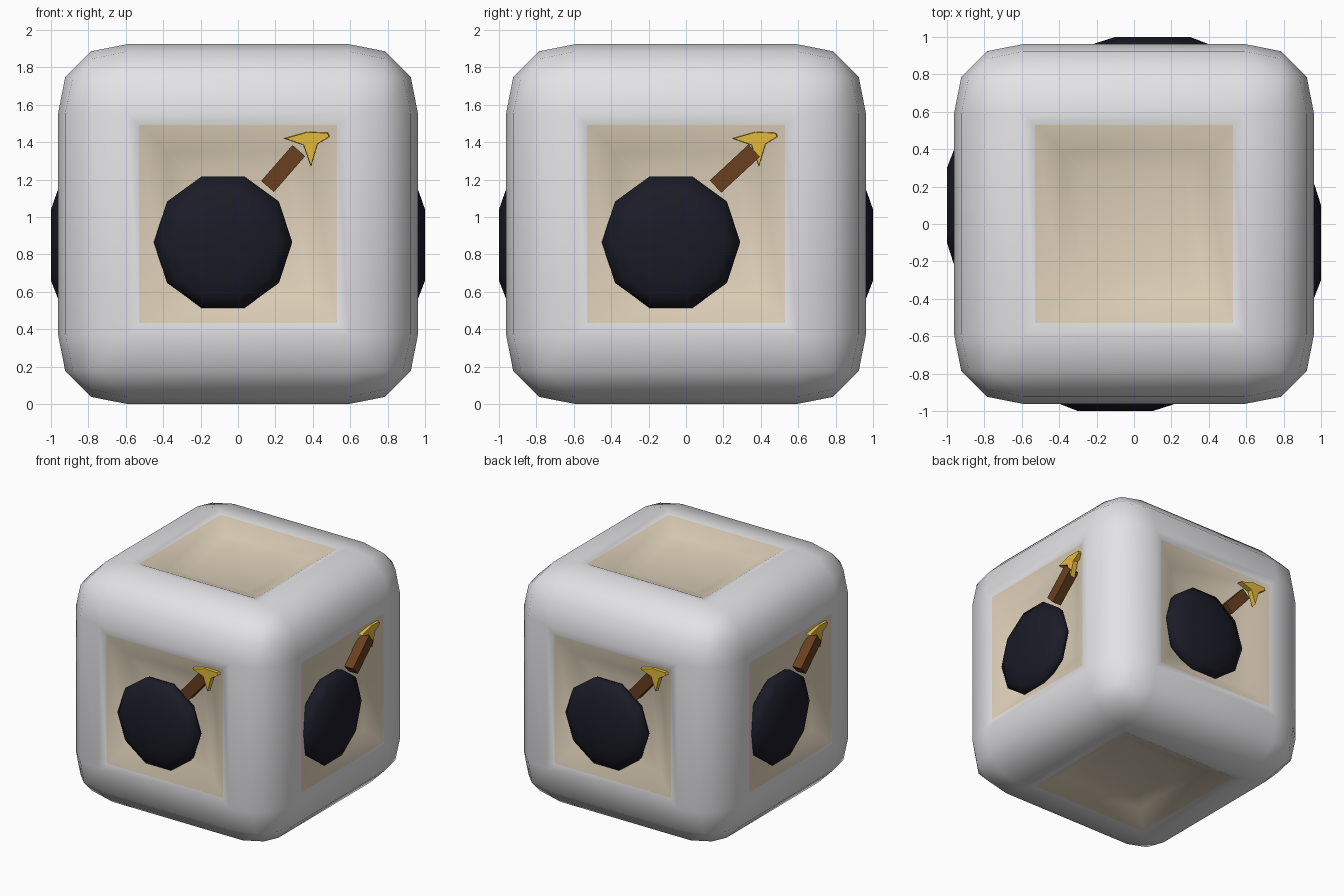
import bpy, bmesh, math
from mathutils import Matrix, Vector

cube = bpy.data.objects.get("Cube")
if cube:
    bpy.data.objects.remove(cube, do_unlink=True)

HALF = 0.962


def material(name, rgb):
    m = bpy.data.materials.new(name)
    m.use_nodes = True
    m.diffuse_color = (*rgb, 1)
    bsdf = m.node_tree.nodes["Principled BSDF"]
    bsdf.inputs["Base Color"].default_value = (*rgb, 1)
    bsdf.inputs["Roughness"].default_value = 0.8
    return m


white = material("pale grey", (0.77, 0.77, 0.79))
tan = material("tan", (0.74, 0.64, 0.49))
dark = material("dark navy", (0.011, 0.011, 0.021))
brown = material("brown", (0.14, 0.05, 0.014))
gold = material("gold", (0.76, 0.48, 0.045))


def finish(bm, name, mats, smooth):
    bmesh.ops.recalc_face_normals(bm, faces=bm.faces)
    for f in bm.faces:
        f.smooth = smooth
    mesh = bpy.data.meshes.new(name)
    bm.to_mesh(mesh)
    bm.free()
    for m in mats:
        mesh.materials.append(m)
    ob = bpy.data.objects.new(name, mesh)
    bpy.context.collection.objects.link(ob)
    return ob


def loft(name, rings, mat, turn, smooth=False):
    """Skin matching rings of (across, up, outward) points, on one side."""
    bm = bmesh.new()
    rot = Matrix.Rotation(turn, 4, "Z")
    loops = [[bm.verts.new(rot @ Vector((u, -out, v))) for u, v, out in r]
             for r in rings]
    n = len(loops[0])
    for a, b in zip(loops, loops[1:]):
        for i in range(n):
            j = (i + 1) % n
            bm.faces.new((a[i], a[j], b[j], b[i]))
    bm.faces.new(loops[0])
    bm.faces.new(loops[-1])
    return finish(bm, name, [mat], smooth)


# Rounded block with a shallow dished panel on every side
bm = bmesh.new()
bmesh.ops.create_cube(bm, size=2 * HALF)
bmesh.ops.bevel(bm, geom=bm.edges[:], offset=0.37, segments=3,
                profile=0.55, affect="EDGES")
panels = [f for f in bm.faces if f.calc_area() > 1]
for f in panels:
    rim = f.calc_area() ** 0.5 / 2 - 0.53
    bmesh.ops.inset_region(bm, faces=[f], thickness=rim, depth=-0.012,
                           use_even_offset=True)
    f.material_index = 1
    for run, drop in ((0.15, 0.075), (0.1, 0.03)):
        wall = bmesh.ops.inset_region(bm, faces=[f], thickness=run, depth=-drop,
                                      use_even_offset=True)
        for w in wall["faces"]:
            w.material_index = 1
bmesh.ops.translate(bm, verts=bm.verts, vec=(0, 0, HALF))
finish(bm, "block", [white, tan], True)


# Dome rings as (radius, outward, across, up)
DOME = [(0.2, 1.0, -0.1, 0.85), (0.3, 0.965, -0.09, 0.855),
        (0.37, 0.92, -0.08, 0.865), (0.36, 0.875, -0.08, 0.865),
        (0.28, 0.82, -0.08, 0.865)]
STAR = [(0.25, 1.42), (0.35, 1.385), (0.39, 1.27), (0.425, 1.39),
        (0.49, 1.43), (0.48, 1.45), (0.37, 1.455)]


def bar(start, end, width, out):
    a, b = Vector(start), Vector(end)
    d = (b - a).normalized()
    side = Vector((-d.y, d.x)) * width / 2
    pts = [a - side, b - side, b + side, a + side]
    return [[(p.x, p.y, o) for p in pts] for o in (out, out - 0.08)]


# Round bomb, fuse and spark on each of the four sides
for k, side in enumerate(("front", "right", "back", "left")):
    turn = k * math.pi / 2
    rings = [[(u + r * math.cos(i * math.tau / 10),
               v + r * math.sin(i * math.tau / 10), out)
              for i in range(10)] for r, out, u, v in DOME]
    loft(side + "_bomb", rings, dark, turn, True)

    # The flank fuses reach further, over the foot of the spark
    flank = k % 2 == 1
    tip = (0.365, 1.355) if flank else (0.325, 1.355)
    loft(side + "_fuse", bar((0.158, 1.163), tip, 0.09, 0.957 if flank else 0.925),
         brown, turn)

    spark_out = 0.95 if flank else 0.955
    spark = [[(0.39 + (u - 0.39) * s, 1.4 + (v - 1.4) * s, out)
              for u, v in STAR]
             for s, out in ((0.97, spark_out), (1.03, spark_out - 0.04))]
    loft(side + "_spark", spark, gold, turn)
